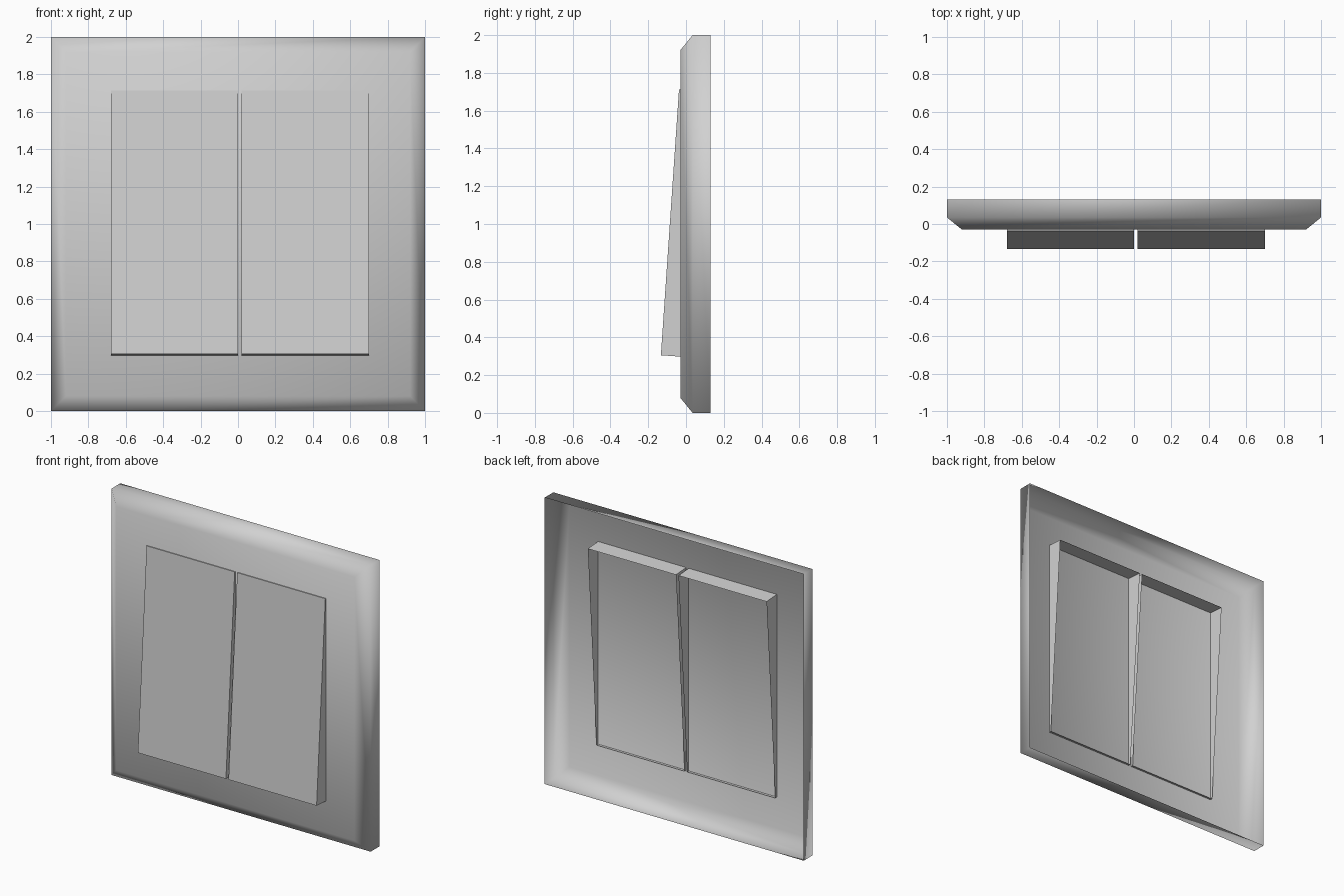
import bpy
import math
from mathutils import Vector

cube = bpy.data.objects.get("Cube")
if cube:
    bpy.data.objects.remove(cube, do_unlink=True)

grey = bpy.data.materials.new("light_grey_plastic")
grey.use_nodes = True
colour = (0.64, 0.64, 0.64, 1)
grey.diffuse_color = colour
grey.node_tree.nodes["Principled BSDF"].inputs["Base Color"].default_value = colour


def shell(name, rings, smooth):
    """Join four-cornered rings from back to front, cap the front, leave the back open."""
    verts = [v for ring in rings for v in ring]
    faces = []
    for r in range(len(rings) - 1):
        a, b = 4 * r, 4 * (r + 1)
        for i in range(4):
            j = (i + 1) % 4
            faces.append((a + i, a + j, b + j, b + i))
    last = 4 * (len(rings) - 1)
    faces.append(tuple(range(last, last + 4)))
    mesh = bpy.data.meshes.new(name)
    mesh.from_pydata(verts, [], faces)
    mesh.materials.append(grey)
    for p in mesh.polygons:
        p.use_smooth = smooth
    obj = bpy.data.objects.new(name, mesh)
    bpy.context.collection.objects.link(obj)
    return obj


def square(half, y):
    return [(sx * half, y, 1 + sz * half)
            for sx, sz in ((-1, -1), (1, -1), (1, 1), (-1, 1))]


# Wall plate: hollow shell with a chamfered front edge
shell("wall_plate", [square(1, 0.13), square(1, 0.035), square(0.92, -0.03)], True)

# Rockers: tilted open-backed boxes piercing the plate
bottom = Vector((0, -0.133, 0.305))
top = Vector((0, -0.037, 1.713))
tilt = math.atan2(top.y - bottom.y, top.z - bottom.z)
depth = Vector((0, math.cos(tilt), -math.sin(tilt))) * 0.12


def rocker(name, x0, x1):
    front = [Vector((x, p.y, p.z)) for x, p in
             ((x0, bottom), (x1, bottom), (x1, top), (x0, top))]
    shell(name, [[v + depth for v in front], front], False)


rocker("right_rocker", -0.68, 0.0)
rocker("left_rocker", 0.02, 0.70)
